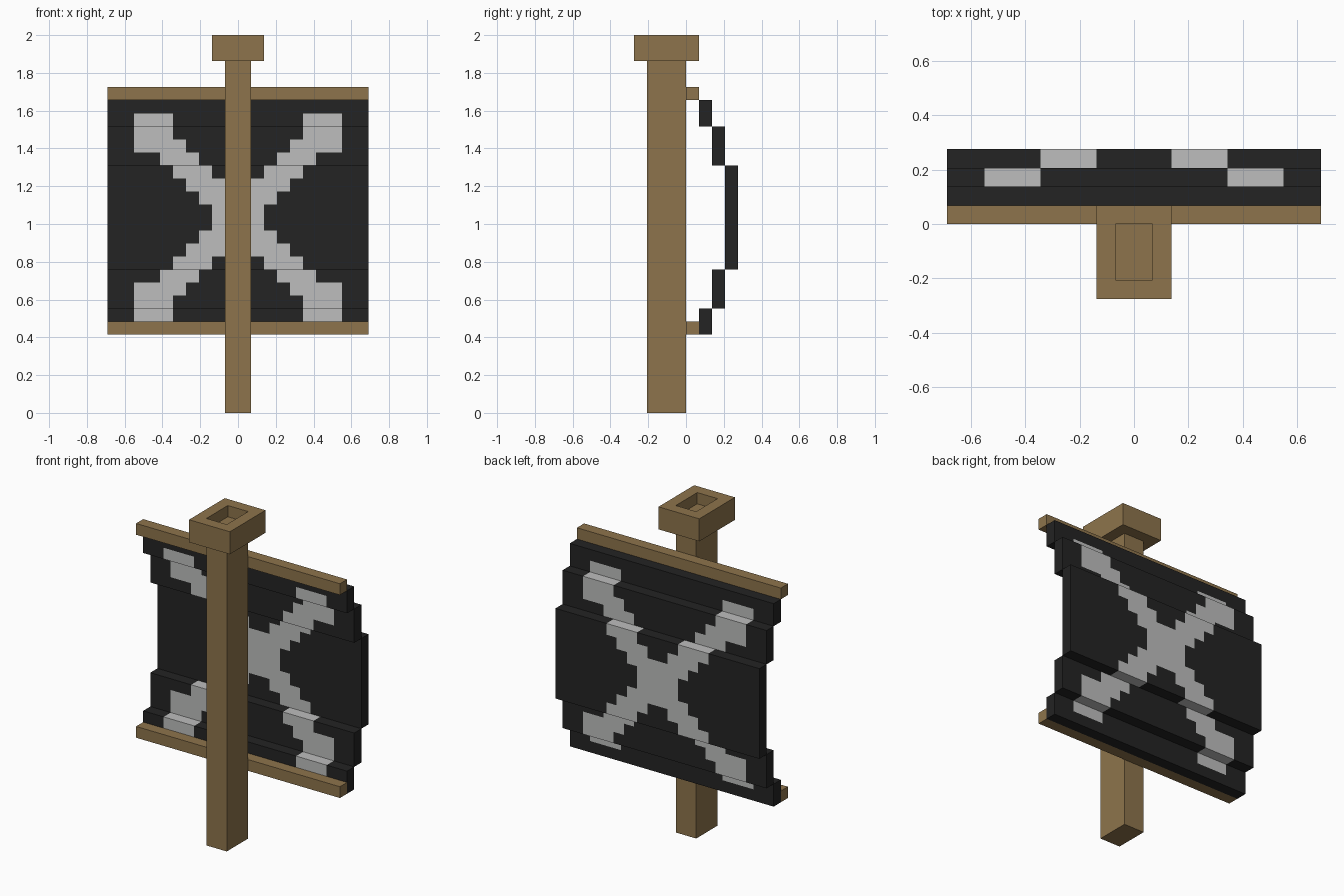
import bpy, bmesh
from mathutils import Vector

cube = bpy.data.objects.get("Cube")
if cube:
    bpy.data.objects.remove(cube, do_unlink=True)

U = 2 / 29  # one block unit


def material(name, rgb):
    m = bpy.data.materials.new(name)
    m.use_nodes = True
    m.diffuse_color = (*rgb, 1)
    m.node_tree.nodes["Principled BSDF"].inputs["Base Color"].default_value = (*rgb, 1)
    return m


WOOD = material("wood", (0.27, 0.175, 0.072))
BLACK = material("black_cloth", (0.017, 0.017, 0.017))
WHITE = material("white_paint", (0.51, 0.515, 0.51))


def box_mesh(lo, hi):
    """Box between two corners given in block units."""
    bm = bmesh.new()
    bmesh.ops.create_cube(bm, size=1)
    lo, hi = Vector(lo) * U, Vector(hi) * U
    for v in bm.verts:
        v.co = Vector([a + (b - a) * (c + 0.5) for a, b, c in zip(lo, hi, v.co)])
    bm.normal_update()
    return bm


def finish(name, bm, *mats):
    me = bpy.data.meshes.new(name)
    bm.to_mesh(me)
    bm.free()
    for m in mats:
        me.materials.append(m)
    ob = bpy.data.objects.new(name, me)
    bpy.context.collection.objects.link(ob)


def top_face(bm):
    return max(bm.faces, key=lambda f: f.normal.z + f.calc_center_median().z)


# Pole and the two rails
finish("pole", box_mesh((-1, -3, 0), (1, 0, 27)), WOOD)
finish("upper_rail", box_mesh((-10, 0, 24), (10, 1, 25)), WOOD)
finish("lower_rail", box_mesh((-10, 0, 6), (10, 1, 7)), WOOD)

# Cap with a sunken square well
bm = box_mesh((-2, -4, 27), (2, 1, 29))
well = top_face(bm)
bmesh.ops.inset_region(bm, faces=[well], thickness=U, use_even_offset=True)
walls = bmesh.ops.extrude_discrete_faces(bm, faces=[well])
bmesh.ops.translate(bm, verts=walls["faces"][0].verts[:], vec=(0, 0, -U))
bmesh.ops.recalc_face_normals(bm, faces=bm.faces[:])
finish("cap", bm, WOOD)

# Painted cross: column span for each row away from the sail's middle
ARMS = [(0, 2), (0, 3), (1, 4), (2, 5), (3, 6), (4, 8), (5, 8), (5, 8)]


def is_painted(face):
    p = (face.calc_center_median() - face.normal * U / 2) / U
    row = int(abs(p.z - 15))
    return row < len(ARMS) and ARMS[row][0] < abs(p.x) < ARMS[row][1]


def sail_panel(name, y, z0, z1):
    bm = box_mesh((-10, y, z0), (10, y + 1, z1))
    cuts = [((x, 0, 0), (1, 0, 0)) for x in range(-9, 10)]
    cuts += [((0, 0, z), (0, 0, 1)) for z in range(z0 + 1, z1)]
    for co, no in cuts:
        bmesh.ops.bisect_plane(bm, geom=bm.verts[:] + bm.edges[:] + bm.faces[:],
                               plane_co=Vector(co) * U, plane_no=no)
    bm.normal_update()
    for f in bm.faces:
        f.material_index = int(is_painted(f))
    finish(name, bm, BLACK, WHITE)


# Billowing sail in stepped panels
sail_panel("sail_top", 1, 22, 24)
sail_panel("sail_upper", 2, 19, 22)
sail_panel("sail_middle", 3, 11, 19)
sail_panel("sail_lower", 2, 8, 11)
sail_panel("sail_bottom", 1, 6, 8)
